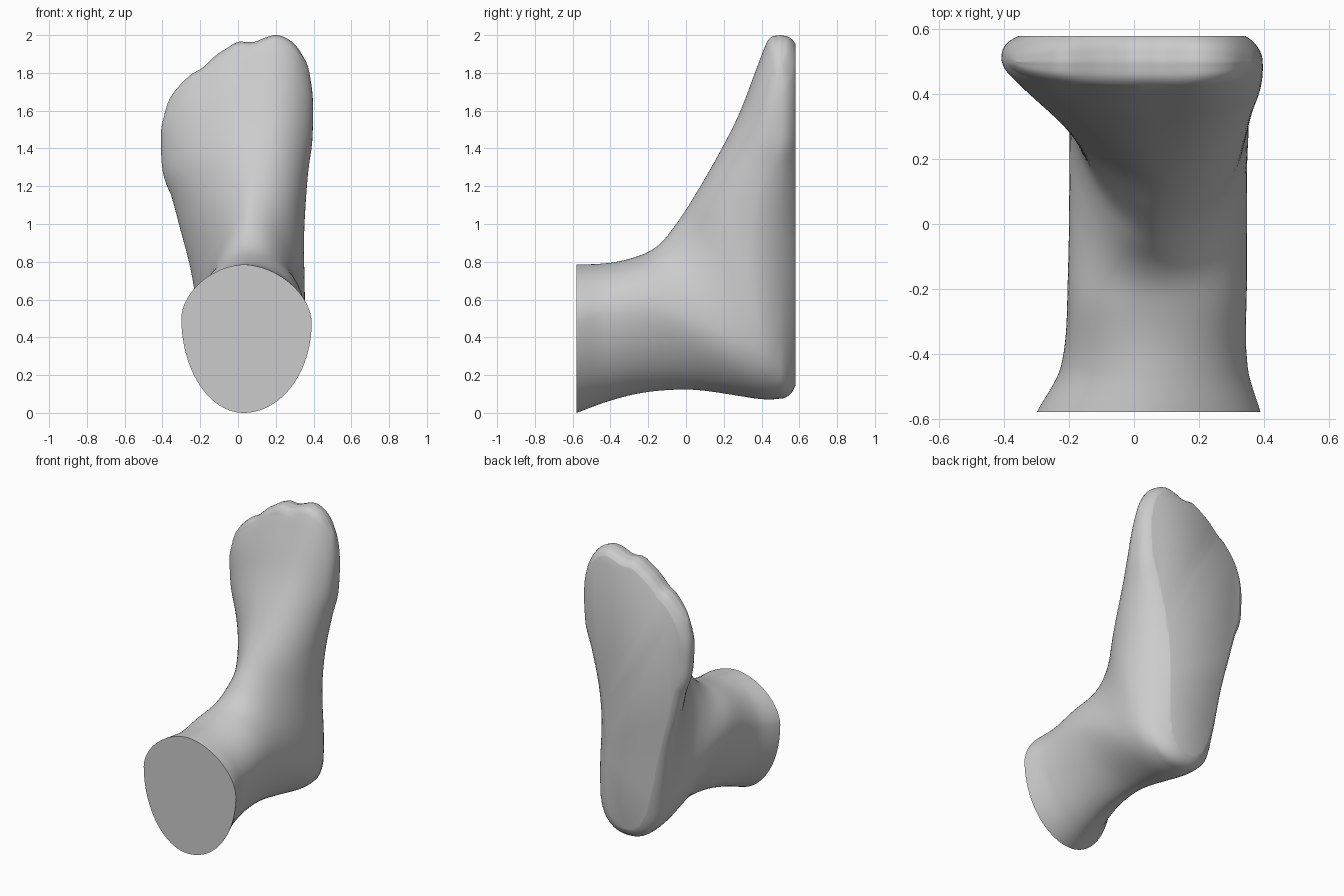
import bpy, bmesh, math

if "Cube" in bpy.data.objects:
    bpy.data.objects.remove(bpy.data.objects["Cube"])

# Side profile: dorsal point (y, z) and sole point (y, z) of each section,
# fanning from the ankle cut round the heel and up to the toes
SPINE = [
    (-.58, .785, -.58, .0), (-.46, .789, -.40, .065), (-.36, .802, -.2, .11),
    (-.27, .826, .04, .122), (-.19, .858, .27, .09), (-.125, .91, .45, .068),
    (-.07, .98, .565, .115), (-.02, 1.05, .61, .32), (.04, 1.145, .62, .66),
    (.11, 1.265, .62, .97), (.20, 1.43, .62, 1.25), (.28, 1.59, .62, 1.5),
    (.345, 1.76, .62, 1.74), (.39, 1.88, .61, 1.87), (.42, 1.955, .59, 1.94),
    (.45, 1.99, .555, 1.985), (.495, 2.0, .505, 2.0)]

# Section shape: index, left x, right x, widest depth left / right,
# lower roundness left / right, upper roundness left / right, ridge x
SHAPE = [
    (0, -.30, .39, .36, .39, 2.0, 2.0, 1.8, 1.8, .03),
    (1, -.225, .35, .37, .38, 1.9, 1.9, 1.9, 1.95, .04),
    (3, -.205, .35, .38, .40, 1.65, 1.65, 2.1, 2.1, .06),
    (5, -.20, .35, .55, .55, 2.1, 2.1, 2.0, 2.1, .06),
    (6, -.20, .355, .66, .60, 2.4, 2.2, 1.9, 2.1, .06),
    (7, -.21, .355, .72, .58, 2.5, 1.9, 1.7, 2.1, .06),
    (8, -.25, .35, .77, .50, 2.7, 1.75, 1.65, 2.2, .07),
    (9, -.32, .36, .78, .50, 2.8, 1.75, 1.55, 2.2, .09),
    (10, -.385, .375, .75, .50, 2.9, 2.2, 1.6, 2.2, .10),
    (11, -.405, .395, .68, .50, 2.9, 2.7, 1.75, 2.2, .11),
    (13, -.405, .395, .52, .45, 2.8, 2.6, 2.2, 2.5, .08),
    (16, -.36, .36, .5, .5, 2.4, 2.4, 2.4, 2.4, .05)]

# How far the toe line drops below the big toe at each x
TOES = [(-.42, .42), (-.39, .38), (-.33, .29), (-.25, .21), (-.19, .175),
        (-.12, .11), (-.06, .07), (0, .035), (.08, .038), (.14, .015),
        (.2, 0), (.26, .018), (.31, .06), (.36, .14), (.4, .22)]


def smooth(rows, s):
    """Cubic interpolation of rows whose first value is the parameter."""
    i = 0
    while i < len(rows) - 2 and rows[i + 1][0] <= s:
        i += 1
    a, b = rows[i], rows[i + 1]
    p, n = rows[max(i - 1, 0)], rows[min(i + 2, len(rows) - 1)]
    h = b[0] - a[0]
    u = min(max((s - a[0]) / h, 0), 1)
    out = []
    for k in range(1, len(a)):
        m0 = (b[k] - p[k]) / (b[0] - p[0]) * h
        m1 = (n[k] - a[k]) / (n[0] - a[0]) * h
        out.append((2*u**3 - 3*u*u + 1) * a[k] + (u**3 - 2*u*u + u) * m0
                   + (3*u*u - 2*u**3) * b[k] + (u**3 - u*u) * m1)
    return out


def section(s, count):
    dy, dz, sy, sz = smooth([(i, *r) for i, r in enumerate(SPINE)], s)
    xl, xr, tl, tr, nl, nr, ul, ur, xc = smooth(SHAPE, s)
    pts = []
    for j in range(count):
        a = 2 * math.pi * j / count
        c, q = math.cos(a), math.sin(a)
        edge, tw, low, up = (xr, tr, nr, ur) if c > 0 else (xl, tl, nl, ul)
        n = up if q > 0 else low
        x = xc + (edge - xc) * abs(c) ** (2 / n)
        v = abs(q) ** (2 / n)
        t = tw * (1 - v) if q > 0 else tw + (1 - tw) * v
        y, z = dy + (sy - dy) * t, dz + (sz - dz) * t
        k = min(max((z - 1.15) / .8, 0), 1)
        pts.append((x, y, z - k * smooth(TOES, x)[0]))
    return pts


# Foot and ankle skin
COUNT, STEPS = 96, 6
bm = bmesh.new()
rings = []
for i in range((len(SPINE) - 1) * STEPS + 1):
    rings.append([bm.verts.new(p) for p in section(i / STEPS, COUNT)])
for r0, r1 in zip(rings, rings[1:]):
    for j in range(COUNT):
        k = (j + 1) % COUNT
        bm.faces.new((r0[j], r0[k], r1[k], r1[j]))

# Soften the instep crease
soft = [v for r in rings[8:-12] for v in r if v.co.y < .5]
for _ in range(8):
    bmesh.ops.smooth_vert(bm, verts=soft, factor=.5, use_axis_x=True,
                          use_axis_y=True, use_axis_z=True)

# Ankle cut face and toe tip seam
bm.faces.new(rings[0])
tip, half = rings[-1], COUNT // 2
for j in range(half):
    quad = [tip[j], tip[j + 1], tip[-j - 1], tip[-j % COUNT]]
    bm.faces.new(list(dict.fromkeys(quad)))

# Flat sole
bmesh.ops.bisect_plane(bm, geom=bm.verts[:] + bm.edges[:] + bm.faces[:],
                       plane_co=(0, .58, 0), plane_no=(0, 1, 0),
                       clear_outer=True)
bmesh.ops.holes_fill(bm, edges=[e for e in bm.edges if e.is_boundary])
bmesh.ops.recalc_face_normals(bm, faces=bm.faces[:])

mesh = bpy.data.meshes.new("foot")
bm.to_mesh(mesh)
bm.free()
foot = bpy.data.objects.new("foot", mesh)
bpy.context.collection.objects.link(foot)
bpy.context.view_layer.objects.active = foot
foot.select_set(True)
bpy.ops.object.shade_smooth_by_angle(angle=math.radians(50))
